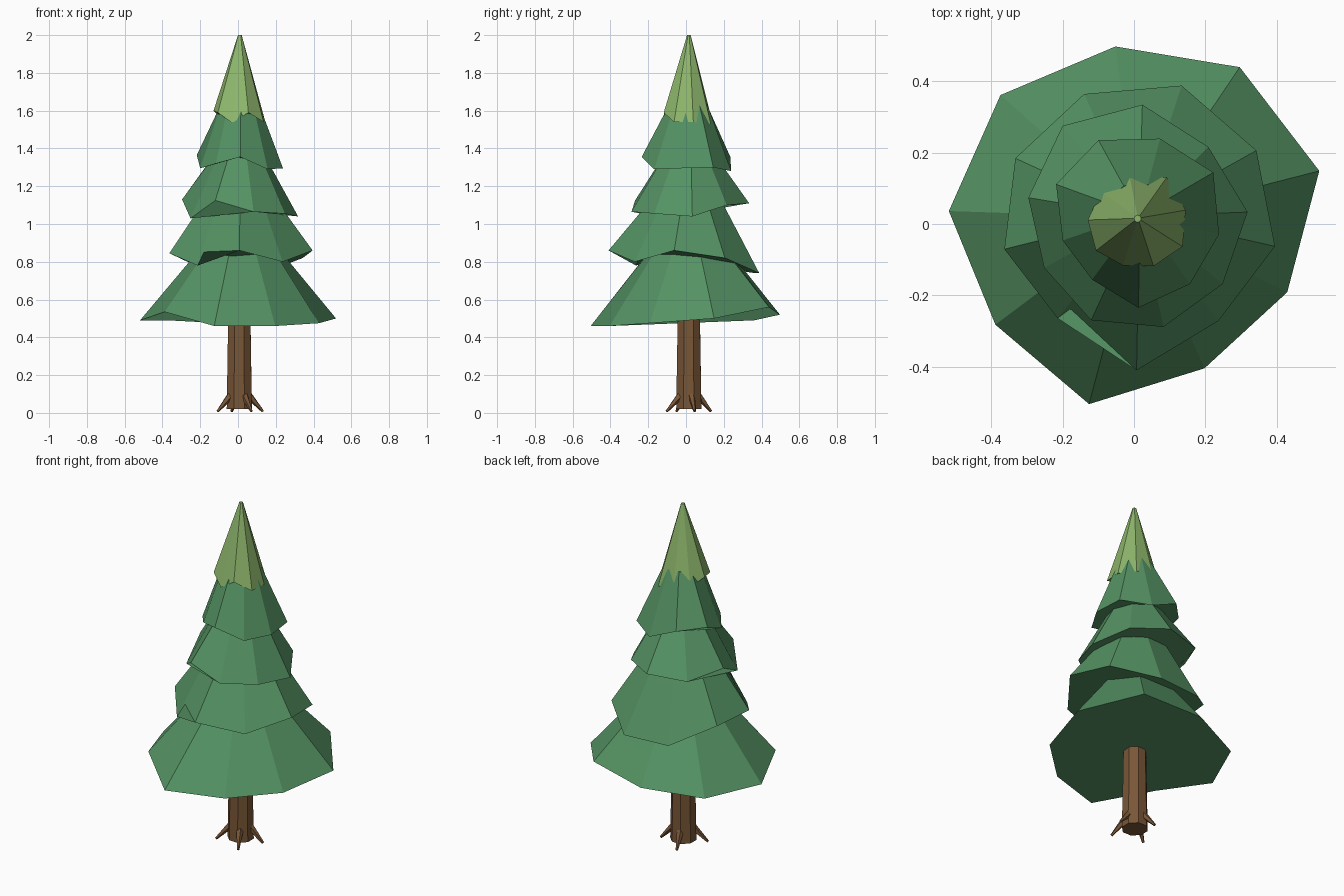
import bpy
import bmesh
from math import cos, sin, radians
from mathutils import Vector

cube = bpy.data.objects.get("Cube")
if cube:
    bpy.data.objects.remove(cube, do_unlink=True)


def make_material(name, color):
    mat = bpy.data.materials.new(name)
    mat.use_nodes = True
    mat.diffuse_color = (*color, 1)
    mat.node_tree.nodes["Principled BSDF"].inputs["Base Color"].default_value = (*color, 1)
    return mat


needle_green = make_material("needle green", (0.09, 0.29, 0.125))
tip_green = make_material("light tip green", (0.27, 0.47, 0.15))
bark_brown = make_material("bark brown", (0.19, 0.093, 0.038))


def ring(center, radii, heights, start):
    """Points around a vertical axis, each with its own radius and height."""
    step = 360 / len(radii)
    points = []
    for i, (radius, height) in enumerate(zip(radii, heights)):
        angle = radians(start + step * i)
        points.append(Vector((center[0] + radius * cos(angle),
                              center[1] + radius * sin(angle), height)))
    return points


def loft(name, lower, upper, material):
    """Closed solid between two rings with flat faces."""
    bm = bmesh.new()
    low = [bm.verts.new(p) for p in lower]
    high = [bm.verts.new(p) for p in upper]
    count = len(low)
    for i in range(count):
        j = (i + 1) % count
        bm.faces.new((low[i], low[j], high[j], high[i]))
    bm.faces.new(list(reversed(low)))
    bm.faces.new(high)
    bmesh.ops.recalc_face_normals(bm, faces=bm.faces)
    mesh = bpy.data.meshes.new(name)
    bm.to_mesh(mesh)
    bm.free()
    mesh.materials.append(material)
    obj = bpy.data.objects.new(name, mesh)
    bpy.context.scene.collection.objects.link(obj)
    return obj


def branch_tier(name, start, radii, heights, top_radius, top_height, material):
    """Uneven skirt of branches; rim sizes are in hundredths of a unit."""
    count = len(radii)
    rim = ring((0, 0), [r / 100 for r in radii], [h / 100 for h in heights], start)
    top = ring((0.01, 0.015), [top_radius] * count, [top_height] * count, start)
    return loft(name, rim, top, material)


# Four green skirts, from the ground up
branch_tier("bottom_branches", 16,
            (54, 53, 50, 52, 52, 48, 52, 45, 47),
            (50, 56, 52, 49, 49, 53.5, 46, 46, 47.5),
            0.1, 1.0, needle_green)
branch_tier("lower_branches", -9,
            (40, 40, 41, 39, 38, 37, 34, 41, 36),
            (86, 82, 74, 74, 84, 84.5, 78, 86, 80),
            0.14, 1.2, needle_green)
branch_tier("middle_branches", 6,
            (32, 30, 33.5, 34, 30.5, 28, 29.5, 30, 30),
            (104, 110, 111, 110, 113, 103, 112.5, 106.5, 105.5),
            0.1, 1.42, needle_green)
branch_tier("upper_branches", -7,
            (24, 26.5, 25, 25.5, 24.5, 20.5, 19.5, 23.5, 23),
            (129.5, 130, 128, 135.5, 136.5, 129.5, 132, 135.5, 129),
            0.1, 1.64, needle_green)

# Light pointed top
branch_tier("tree_top", 15,
            (15, 16, 13, 13, 13, 13, 12, 13, 15),
            (154, 153, 158, 156, 160, 159, 153.5, 159, 154),
            0.01, 2.0, tip_green)

# Eight-sided trunk
sides = 8
loft("trunk",
     ring((0.007, 0.015), [0.072] * sides, [0.02] * sides, 22),
     ring((0.007, 0.015), [0.062] * sides, [0.6] * sides, 22),
     bark_brown)

# Thin roots reaching down to the ground
for number, heading in enumerate((16, 108, 208, 300), 1):
    angle = radians(heading)
    outward = Vector((cos(angle), sin(angle), 0))
    base = outward * 0.055 + Vector((0.007, 0.015, 0.09))
    tip = outward * 0.13 + Vector((0.007, 0.01, 0.008))
    turn = (tip - base).to_track_quat("Z", "Y")
    lower = [base + turn @ p for p in ring((0, 0), [0.02] * 5, [0] * 5, 0)]
    upper = [tip + turn @ p for p in ring((0, 0), [0.007] * 5, [0] * 5, 0)]
    loft(f"root_{number}", lower, upper, bark_brown)
